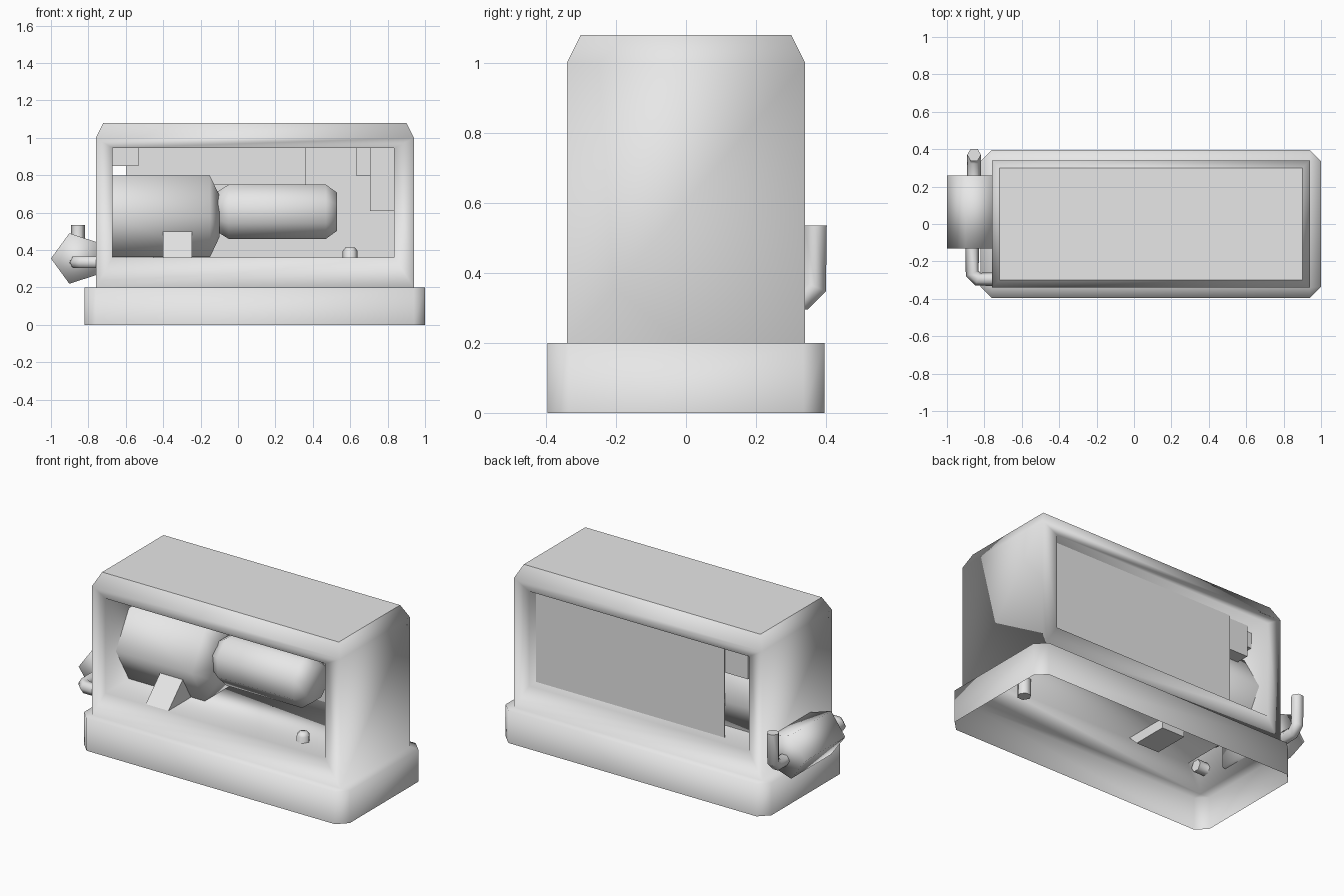
import bpy, bmesh, math
from mathutils import Vector

cube = bpy.data.objects.get("Cube")
if cube:
    bpy.data.objects.remove(cube, do_unlink=True)

grey = bpy.data.materials.new("light grey")
grey.use_nodes = True
grey.diffuse_color = (0.8, 0.8, 0.8, 1)
grey.node_tree.nodes["Principled BSDF"].inputs["Base Color"].default_value = (0.8, 0.8, 0.8, 1)


def finish(name, bm, smooth_limit=0):
    """Turn a bmesh into an object; edges steeper than the limit stay sharp."""
    limit = math.radians(smooth_limit)
    for f in bm.faces:
        f.smooth = smooth_limit > 0
    for e in bm.edges:
        if len(e.link_faces) == 2 and e.calc_face_angle(0) > limit:
            e.smooth = False
    mesh = bpy.data.meshes.new(name)
    bm.to_mesh(mesh)
    bm.free()
    mesh.materials.append(grey)
    obj = bpy.data.objects.new(name, mesh)
    bpy.context.collection.objects.link(obj)


def loft(bm, rings, caps=(True, True)):
    """Skin a list of equal-length point rings."""
    loops = [[bm.verts.new(p) for p in ring] for ring in rings]
    for a, b in zip(loops, loops[1:]):
        for i in range(len(a)):
            j = (i + 1) % len(a)
            bm.faces.new((a[i], a[j], b[j], b[i]))
    if caps[0]:
        bm.faces.new(loops[0][::-1])
    if caps[1]:
        bm.faces.new(loops[-1])
    bm.normal_update()


def ring(x, y, z, c=0.0):
    """Rectangle with corners chamfered by c (eight points)."""
    (x0, x1), (y0, y1) = x, y
    return [(x0 + c, y0, z), (x1 - c, y0, z), (x1, y0 + c, z), (x1, y1 - c, z),
            (x1 - c, y1, z), (x0 + c, y1, z), (x0, y1 - c, z), (x0, y0 + c, z)]


def box(name, x, y, z):
    bm = bmesh.new()
    bmesh.ops.create_cube(bm, size=1)
    for v in bm.verts:
        v.co = [r[0] if c < 0 else r[1] for c, r in zip(v.co, (x, y, z))]
    finish(name, bm)


def turned(name, profile, sides, centre, axis="X", turn=0, smooth=70):
    """Spin (position, radius) pairs about an axis through the centre."""
    bm = bmesh.new()
    rings = []
    for pos, r in profile:
        points = []
        for i in range(sides):
            a = 2 * math.pi * i / sides + turn
            u, v = r * math.cos(a), r * math.sin(a)
            p = {"X": (pos, u, v), "Y": (u, pos, v), "Z": (u, v, pos)}[axis]
            points.append(Vector(p) + Vector(centre))
        rings.append(points)
    loft(bm, rings)
    bmesh.ops.recalc_face_normals(bm, faces=bm.faces)
    finish(name, bm, smooth)


def pipe(name, points, radius):
    curve = bpy.data.curves.new(name, "CURVE")
    curve.dimensions = "3D"
    curve.bevel_depth = radius
    curve.bevel_resolution = 1
    curve.use_fill_caps = True
    spline = curve.splines.new("POLY")
    spline.points.add(len(points) - 1)
    for p, co in zip(spline.points, points):
        p.co = (*co, 1)
    spline.use_smooth = True
    curve.materials.append(grey)
    obj = bpy.data.objects.new(name, curve)
    bpy.context.collection.objects.link(obj)


# Casing: chamfered tray open underneath, upright walls and a sloped roof edge
WIN_X, WIN_Z = (-0.67, 0.835), (0.36, 0.945)
tray = ((-0.82, 1.0), (-0.395, 0.395))
wall = ((-0.76, 0.94), (-0.34, 0.34))
bm = bmesh.new()
loft(bm, [ring(*tray, 0, 0.06), ring(*tray, 0.2, 0.06), ring(*wall, 0.2), ring(*wall, 1.0),
          ring((-0.72, 0.90), (-0.30, 0.30), 1.08)], caps=(False, True))
bmesh.ops.remove_doubles(bm, verts=bm.verts, dist=0.001)
bm.normal_update()

# Window tunnel running through the casing from front to back
sides = [f for f in bm.faces if abs(f.normal.y) > 0.99 and f.calc_center_median().z > 0.3]
bmesh.ops.inset_individual(bm, faces=sides, thickness=0.05)
for f in sides:
    for v in f.verts:
        v.co.x = WIN_X[v.co.x > 0]
        v.co.z = WIN_Z[v.co.z > 0.6]
bmesh.ops.delete(bm, geom=sides, context="FACES_ONLY")
rims = [e for e in bm.edges if e.is_boundary and e.verts[0].co.z > 0.3]
bmesh.ops.bridge_loops(bm, edges=rims)
bmesh.ops.recalc_face_normals(bm, faces=bm.faces)
for e in bm.edges:
    if min(v.co.z for v in e.verts) > 1.05:
        e.smooth = False
finish("casing", bm, 100)

# Rear panel and boxes fixed under the roof
box("rear_panel", (-0.455, WIN_X[1]), (0.268, 0.274), WIN_Z)
box("fuel_tank", (-0.60, 0.36), (0.05, 0.25), (0.75, WIN_Z[1]))
box("left_bracket", (WIN_X[0], -0.533), (0.0, 0.2), (0.85, WIN_Z[1]))
box("control_box", (0.705, WIN_X[1]), (-0.05, 0.25), (0.61, WIN_Z[1]))
box("control_box_step", (0.63, 0.705), (0.0, 0.25), (0.80, WIN_Z[1]))

# Six-sided engine drum with a tapered end, and the generator barrel joined to it
turned("engine_drum", [(-0.68, 0.252), (-0.15, 0.252), (-0.10, 0.13)], 6,
       (0, 0.015, 0.58), smooth=80)
turned("generator_barrel", [(-0.12, 0.11), (-0.05, 0.157), (0.47, 0.157), (0.53, 0.11)], 8,
       (0, 0.015, 0.605), turn=math.pi / 8, smooth=80)

# Slanted engine mount passing through the floor
bm = bmesh.new()
loft(bm, [[(x, -0.19, 0.50), (x, -0.33, 0.36), (x, -0.27, 0.30), (x, -0.05, 0.30), (x, -0.05, 0.50)]
          for x in (-0.40, -0.245)])
bmesh.ops.recalc_face_normals(bm, faces=bm.faces)
finish("engine_mount", bm)

# Short post standing through the floor
turned("floor_post", [(0.26, 0.04), (0.395, 0.04), (0.415, 0.025)], 6, (0.6, -0.22, 0), "Z")

# Five-sided silencer outside, with inlet pipe and upright exhaust
turned("silencer", [(-0.13, 0.142), (0.26, 0.142)], 5, (-0.858, 0, 0.355), "Y", math.pi, 100)
pipe("inlet_pipe", [(-0.865, -0.10, 0.335), (-0.865, -0.265, 0.335),
                    (-0.835, -0.295, 0.335), (-0.69, -0.295, 0.335)], 0.037)
pipe("exhaust_pipe", [(-0.855, 0.22, 0.325), (-0.855, 0.335, 0.325),
                      (-0.855, 0.37, 0.36), (-0.855, 0.37, 0.535)], 0.037)
